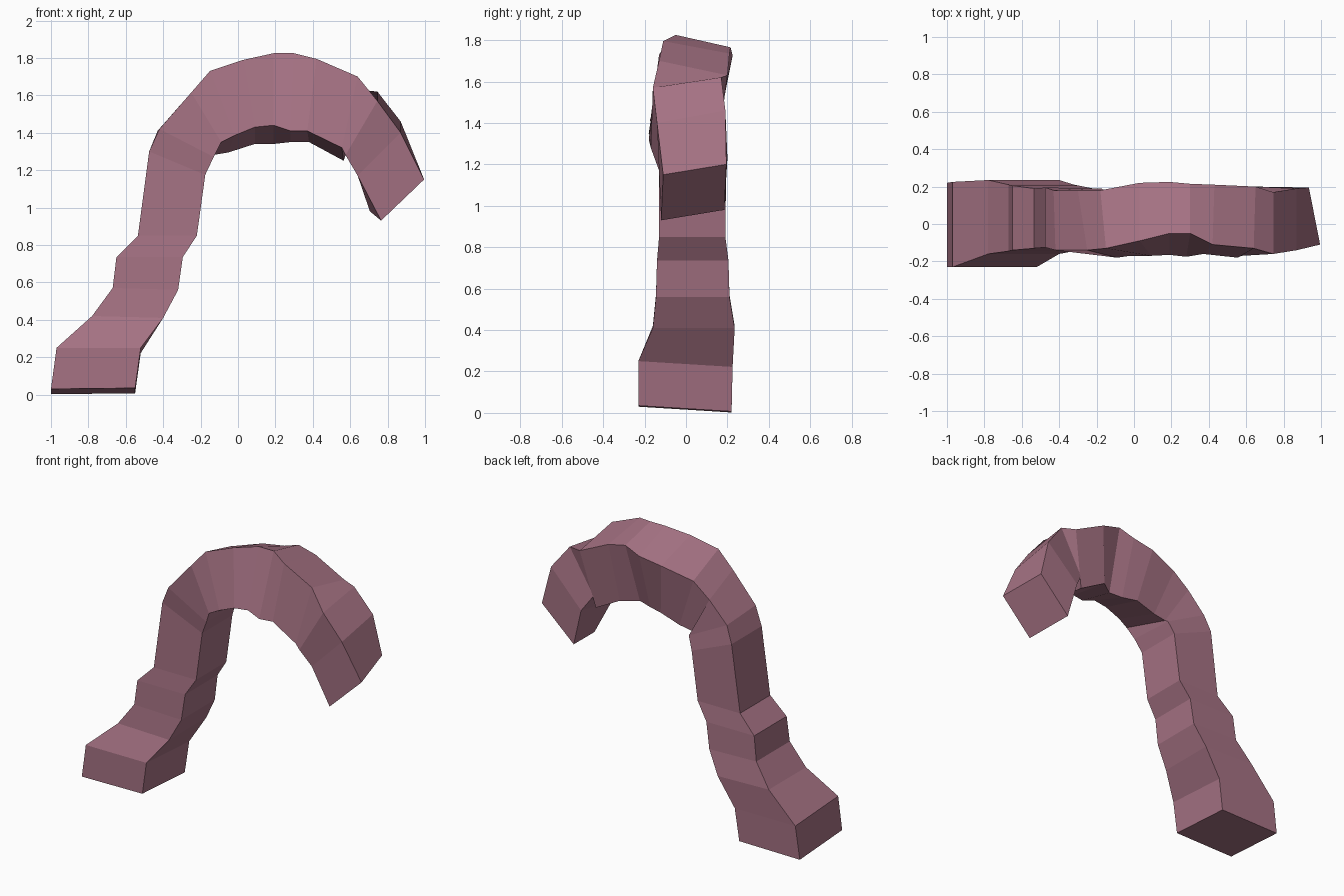
import bpy, bmesh
from mathutils import Vector

# Stem sections: outer x, z, inner x, z, front y, back y
STEM = [
    (-1.00, .03, -.55, .035, -.23, .22),
    (-.97, .25, -.52, .25, -.23, .225),
    (-.78, .42, -.40, .41, -.16, .235),
    (-.67, .57, -.32, .56, -.145, .21),
    (-.65, .735, -.295, .735, -.14, .205),
    (-.535, .85, -.22, .85, -.13, .19),
]
# Hook sections: front outer corner, front inner corner, offset to the back corners
HOOK = [
    ((-.475, -.125, 1.30), (-.175, -.13, 1.175), (0, .32, 0)),
    ((-.42, -.14, 1.42), (-.13, -.15, 1.27), (-.01, .32, -.01)),
    ((-.25, -.14, 1.615), (-.09, -.18, 1.35), (-.05, .32, -.07)),
    ((-.15, -.13, 1.73), (-.02, -.17, 1.385), (-.03, .31, -.09)),
    ((.03, -.09, 1.79), (.09, -.17, 1.43), (0, .31, -.09)),
    ((.19, -.05, 1.825), (.19, -.165, 1.44), (0, .275, -.10)),
    ((.30, -.05, 1.825), (.28, -.175, 1.41), (0, .265, -.06)),
    ((.42, -.11, 1.795), (.37, -.16, 1.41), (.01, .32, -.06)),
    ((.64, -.13, 1.70), (.555, -.18, 1.32), (.01, .33, -.07)),
    ((.745, -.16, 1.57), (.575, -.17, 1.28), (0, .33, .05)),
    ((.87, -.14, 1.40), (.64, -.13, 1.17), (0, .33, .06)),
    ((.995, -.11, 1.15), (.765, -.12, .93), (-.06, .305, .05)),
]


def quad(outer, inner, back):
    """Four corners of one cross-section."""
    o, i, b = Vector(outer), Vector(inner), Vector(back)
    return [o, i, i + b, o + b]


sections = []
for n, (ox, oz, ix, iz, yf, yb) in enumerate(STEM):
    drop = -.028 if n < 2 else 0
    sections.append(quad((ox, yf, oz), (ix, yf, iz), (0, yb - yf, drop)))
sections += [quad(*s) for s in HOOK]

# Loft the square sections into one closed curved body
bm = bmesh.new()
rings = [[bm.verts.new(p) for p in s] for s in sections]
for a, b in zip(rings, rings[1:]):
    for k in range(4):
        m = (k + 1) % 4
        bm.faces.new((a[k], a[m], b[m], b[k]))
bm.faces.new(rings[0][::-1])
bm.faces.new(rings[-1])
bmesh.ops.recalc_face_normals(bm, faces=bm.faces[:])
mesh = bpy.data.meshes.new("curved_trunk")
bm.to_mesh(mesh)
bm.free()
trunk = bpy.data.objects.new("curved_trunk", mesh)
bpy.context.collection.objects.link(trunk)

# Dusty rose colour
mat = bpy.data.materials.new("dusty_rose")
mat.diffuse_color = (.38, .17, .23, 1)
mesh.materials.append(mat)
